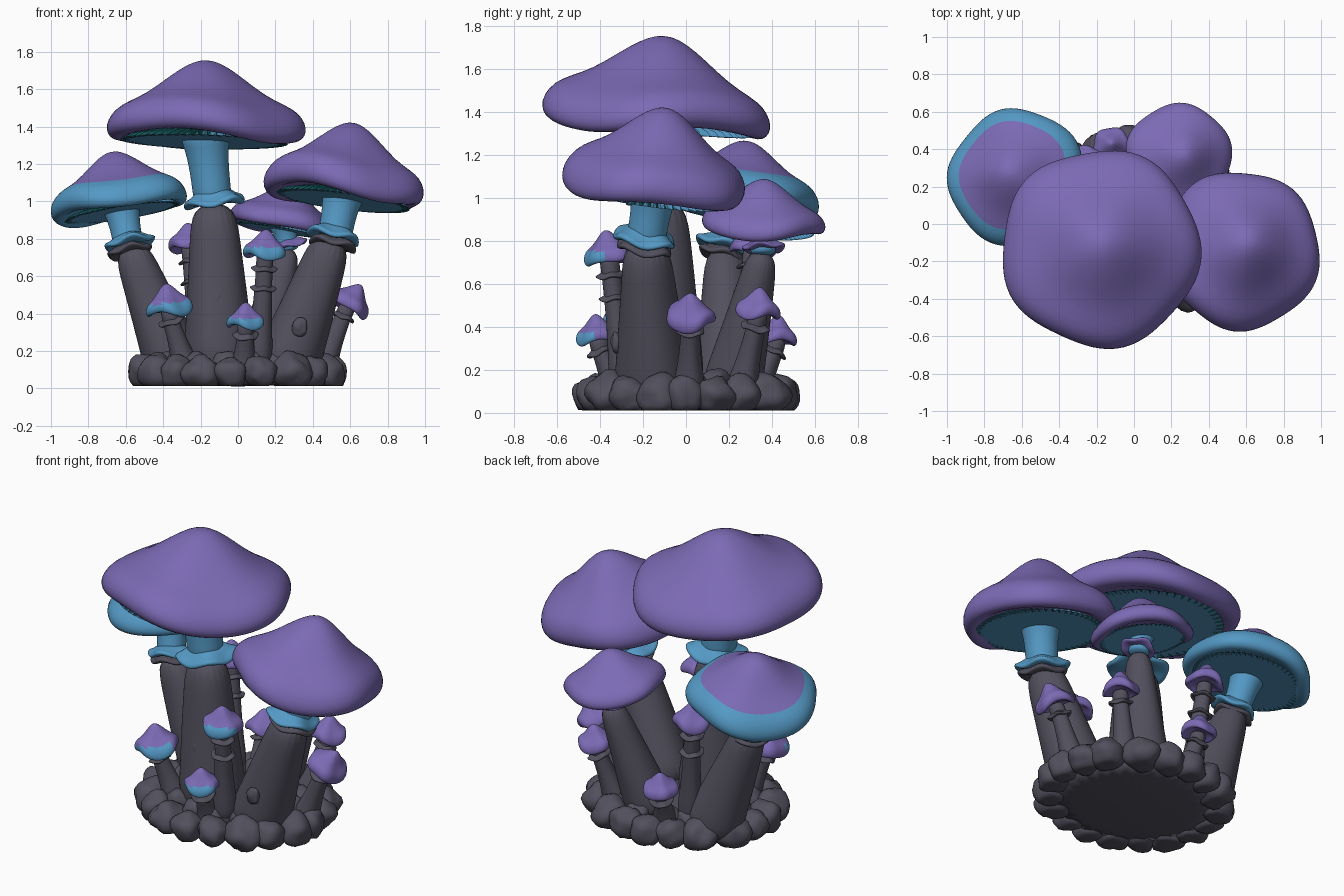
import bpy, bmesh, random
from math import sin, cos, tau
from mathutils import Vector, noise

random.seed(4)
UP = Vector((0, 0, 1))
cube = bpy.data.objects.get("Cube")
if cube:
    bpy.data.objects.remove(cube)


def material(name, *rgb):
    m = bpy.data.materials.new(name)
    m.use_nodes = True
    m.diffuse_color = (*rgb, 1)
    m.node_tree.nodes["Principled BSDF"].inputs["Base Color"].default_value = (*rgb, 1)
    return m


PURPLE = material("cap purple", .2, .145, .46)
BLUE = material("stem blue", .09, .32, .56)
TEAL = material("gill teal", .01, .14, .15)
GREY = material("stone grey", .085, .08, .11)


def finish(name, bm, materials, location=(0, 0, 0), smooth=True):
    for face in bm.faces:
        face.smooth = smooth
    mesh = bpy.data.meshes.new(name)
    bm.to_mesh(mesh)
    bm.free()
    for m in materials:
        mesh.materials.append(m)
    ob = bpy.data.objects.new(name, mesh)
    ob.location = location
    bpy.context.scene.collection.objects.link(ob)
    return ob


def plain(centre, index):
    return 0


def loft(name, rings, materials, rule=plain, location=(0, 0, 0), axis=UP, levels=1):
    """Skin a list of rings; a one-point ring closes to a tip."""
    bm = bmesh.new()
    loops = [[bm.verts.new(p) for p in ring] for ring in rings]
    for a, b in zip(loops, loops[1:]):
        n = max(len(a), len(b))
        for i in range(n):
            j = (i + 1) % n
            corners = [a[i % len(a)], a[j % len(a)], b[j % len(b)], b[i % len(b)]]
            face = bm.faces.new(list(dict.fromkeys(corners)))
            face.material_index = rule(face.calc_center_median(), i)
    for end in (loops[0], loops[-1]):
        if len(end) > 2:
            bm.faces.new(end)
    bmesh.ops.recalc_face_normals(bm, faces=bm.faces)
    ob = finish(name, bm, materials, location, smooth=levels > 0)
    ob.rotation_euler = UP.rotation_difference(Vector(axis)).to_euler()
    if levels:
        mod = ob.modifiers.new("round", "SUBSURF")
        mod.levels = mod.render_levels = levels


def circle(sides, shape):
    """Ring whose radius and height come from shape(angle, index)."""
    ring = []
    for i in range(sides):
        a = tau * i / sides
        r, z = shape(a, i)
        ring.append(Vector((r * cos(a), r * sin(a), z)))
    return ring


def tube(name, points, radii, mat, flute=0.0):
    """Round stem through the points, with shallow lengthwise flutes."""
    rings = []
    for k, p in enumerate(points):
        tangent = points[min(k + 1, len(points) - 1)] - points[max(k - 1, 0)]
        turn = UP.rotation_difference(tangent)
        ring = circle(20, lambda a, i: (radii[k] * (1 + flute * (sin(3 * a + k) + sin(5 * a) / 2)), 0))
        rings.append([p + turn @ v for v in ring])
    loft(name, rings, [mat], levels=2)


CAP = [(.08, .99), (.2, .92), (.38, .73), (.6, .47), (.8, .33), (.92, .22), (.99, .06),
       (1, -.07), (.97, -.17), (.9, -.22), (.8, -.19), (.7, -.1), (.3, 0)]
GILL = [(.84, -.23, 0), (.78, -.24, .07), (.58, -.19, .09), (.42, -.12, .03), (.15, -.04, 0)]
SKIRT = [(.8, .4), (1.05, .25), (1.3, .02), (1.6, -.08), (1.65, -.3), (1.35, -.42), (.8, -.3)]


def cap(name, pos, axis, R, H, rule, phase, wave=0.06):
    rings = [[(0, 0, H)]]
    for r, z in CAP:
        rings.append(circle(40, lambda a, i: (
            R * r * (1 + wave / 2 * r * cos(5 * a + phase)),
            H * (z + wave * r * r * (sin(3 * a + phase) + sin(2 * a))))))
    rings.append([(0, 0, 0)])
    loft(name, rings, [PURPLE, BLUE], rule, pos, axis)


def gills(name, pos, axis, R, H):
    """Underside disc of blades parted by narrow dark creases."""
    def tint(c, i):
        return int(i % 3 == 1 or c.xy.length < R * (.48 + .05 * sin(i * .4)))
    rings = []
    for r, z, depth in GILL:
        rings.append(circle(168, lambda a, i: (R * r, H * (z + depth * (i % 3 == 1)))))
    loft(name, rings, [BLUE, TEAL], tint, pos, axis, levels=0)


def skirt(name, pos, axis, r, mat):
    rings = []
    for q, z in SKIRT:
        def shape(a, i):
            w = .1 * sin(4 * a + pos[0] * 9) * (q - .8)
            return r * (q + w), r * (z + 2 * w)
        rings.append(circle(28, shape))
    loft(name, rings, [mat], location=pos, axis=axis)


# Large mushrooms: cap, gills, lower stem from foot to knee, upper stem from knee to cap
def large(key, rim, axis, R, H, knee, foot, r, skirts, phase, rule=plain):
    rim, knee, foot = Vector(rim), Vector(knee), Vector((*foot, .05))
    cap(key + "_cap", rim, axis, R, H, rule, phase)
    gills(key + "_gills", rim, axis, R, H)
    steps = [k / 4 for k in range(5)]
    tube(key + "_lower_stem", [foot.lerp(knee, t) for t in steps],
         [r + .085 * (1 - t) for t in steps], GREY, flute=.025)
    base = knee - UP * .03
    tube(key + "_upper_stem", [base.lerp(rim, t) for t in steps],
         [r * (.88 + .4 * t ** 4) for t in steps], BLUE)
    for n, mat in enumerate(skirts):
        skirt(f"{key}_skirt_{n + 1}", knee + UP * (.02 - .045 * n), rim - knee, r * (.9 - .1 * n), mat)


large("centre", (-.18, -.13, 1.4), (.03, .085, 1), .535, .355,
      (-.13, -.12, 1), (-.1, -.1), .118, [BLUE], phase=.6)
large("right", (.57, -.14, 1.08), (.13, .13, 1), .43, .345,
      (.51, -.19, .81), (.23, -.15), .105, [BLUE, GREY], phase=2)
large("left", (-.63, .25, 1), (-.16, .12, 1), .37, .27,
      (-.58, .18, .77), (-.31, .2), .092, [BLUE, GREY], phase=3.4,
      rule=lambda c, i: int(c.xy.length > .27 or c.z < 0))
large("back", (.24, .355, .89), (.17, .06, 1), .29, .2,
      (.27, .36, .76), (.08, .2), .068, [PURPLE], phase=5)


# Small mushrooms lean outward; some have a blue patch low on the front
def small(n, x, y, z, R, lean=.3, patch=False, collars=1):
    head, foot = Vector((x, y, z)), Vector((x * .75, y * .77, .1))
    axis = Vector((x * lean, y * lean, 1)).normalized()

    def tint(c, i):
        return int(patch and c.y < -.1 * R and c.z < .28 * R)
    cap(f"small_cap_{n}", head, axis, R, R * 1.05, tint, n, wave=.1)
    neck = head - axis * .05
    bend = foot.lerp(neck, .6)
    tube(f"small_stem_{n}", [foot, foot.lerp(bend, .5), bend, neck, head],
         [.085, .062, .05, .043, .05], GREY, flute=.03)
    for k in range(collars):
        skirt(f"small_collar_{n}_{k + 1}", neck.lerp(bend, .15 + k * .45), neck - bend, .043, GREY)


small(1, -.37, -.26, .43, .125, patch=True)
small(2, .04, -.41, .355, .1, patch=True)
small(3, .145, -.36, .73, .115, patch=True, collars=2)
small(4, -.26, .31, .77, .11, collars=2)
small(5, .595, .02, .45, .115, lean=1)
small(6, .38, .335, .475, .105)
small(7, -.12, .42, .35, .1)


# Weathered rocks, flattened where they meet the ground
def rock(name, x, y, z, sx, sy, sz, turn=0.0):
    bm = bmesh.new()
    bmesh.ops.create_icosphere(bm, subdivisions=3, radius=1)
    for v in bm.verts:
        v.co *= 1 + .26 * noise.noise(v.co * 1.3 + Vector((x, y, z)) * 17)
        v.co = Vector((v.co.x * sx, v.co.y * sy, max(v.co.z * sz, .012 - z)))
    finish(name, bm, [GREY], (x, y, z)).rotation_euler.z = turn


def rock_ring(name, count, rx, ry, z, size):
    for i in range(count):
        a = tau * (i + random.uniform(-.15, .15)) / count
        s = size * random.uniform(.88, 1.08)
        rock(f"{name}_{i + 1}", rx * cos(a), ry * sin(a), z, s, s, s, a)


rock_ring("outer_rock", 19, .495, .435, .085, .1)
rock_ring("inner_rock", 14, .36, .32, .12, .085)

# Ground mound under the stems, and raised knots on the stems
mound = []
for q, z in ((1, .01), (1, .05), (.8, .12), (.4, .15)):
    mound.append([(v.x, v.y * .9, z) for v in circle(32, lambda a, i: (.47 * q, z))])
loft("ground_mound", mound, [GREY])
rock("centre_stem_knot", -.12, -.245, .48, .04, .025, .05)
rock("right_stem_knot", .33, -.325, .33, .04, .025, .05)
